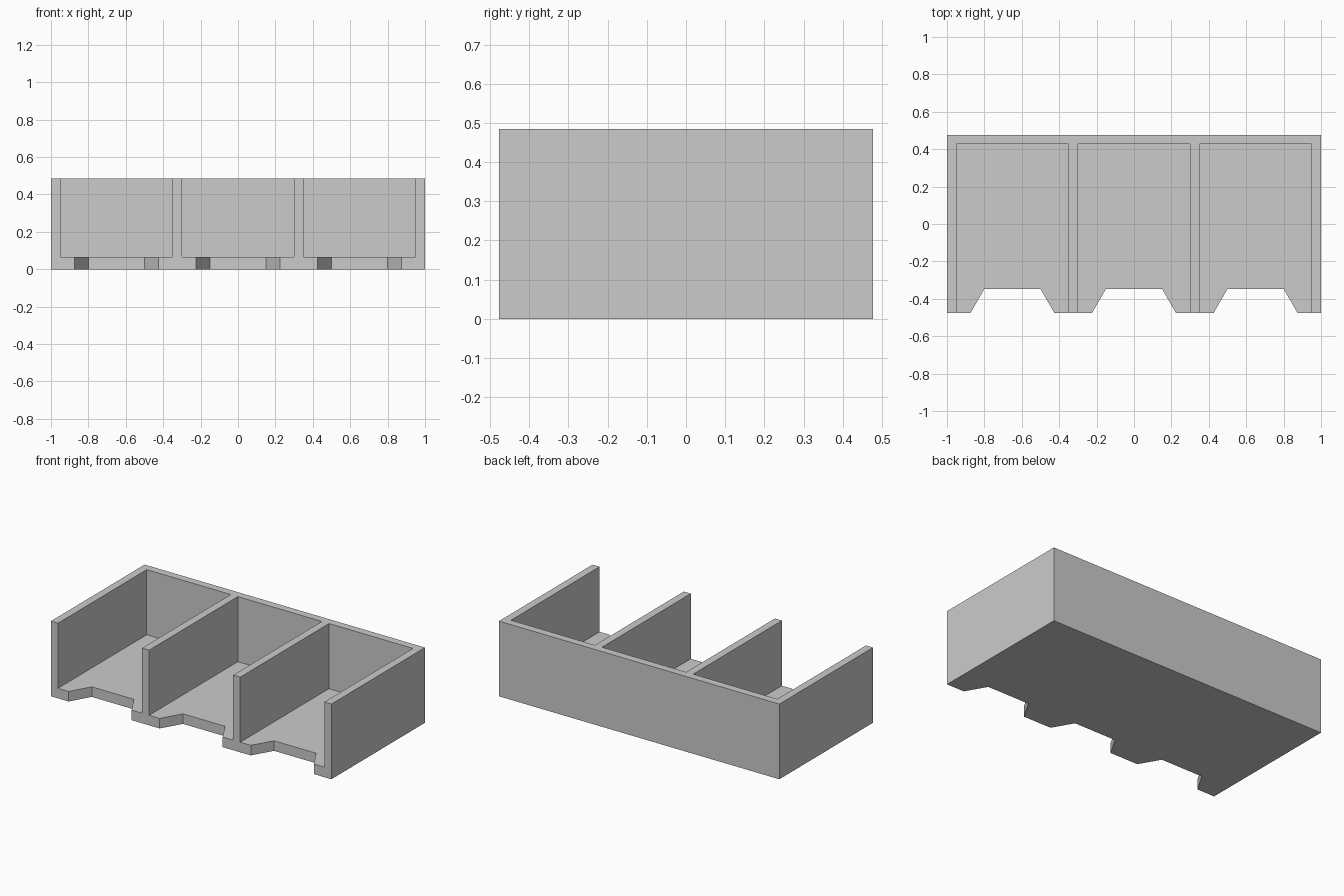
import bpy
import bmesh

cube = bpy.data.objects.get("Cube")
if cube:
    bpy.data.objects.remove(cube, do_unlink=True)

W, D, H = 1.0, 0.477, 0.485      # half width, half depth, height
FLOOR, WALL = 0.065, 0.05        # floor and wall thickness
BAY = 0.30                       # half width of a bay
PITCH = 2 * BAY + WALL           # distance between bay centres
NOTCH_BACK = -0.347              # depth reached by the finger notches
NOTCH_IN, NOTCH_OUT = 0.15, 0.225
OVER = 0.1                       # how far cutters stick out

grey = bpy.data.materials.new("plain grey")
grey.use_nodes = True
colour = (0.6, 0.6, 0.6, 1)
grey.diffuse_color = colour
grey.node_tree.nodes["Principled BSDF"].inputs["Base Color"].default_value = colour


def prism(name, outline, z0, z1):
    """Extrude a counter-clockwise plan outline from z0 to z1."""
    bm = bmesh.new()
    face = bm.faces.new([bm.verts.new((x, y, z0)) for x, y in outline])
    top = bmesh.ops.extrude_face_region(bm, geom=[face])["geom"]
    for v in top:
        if isinstance(v, bmesh.types.BMVert):
            v.co.z = z1
    bmesh.ops.recalc_face_normals(bm, faces=bm.faces)
    mesh = bpy.data.meshes.new(name)
    bm.to_mesh(mesh)
    bm.free()
    mesh.materials.append(grey)
    obj = bpy.data.objects.new(name, mesh)
    bpy.context.collection.objects.link(obj)
    return obj


def rectangle(x0, x1, y0, y1):
    return [(x0, y0), (x1, y0), (x1, y1), (x0, y1)]


def carve(body, cutter):
    """Subtract a cutter from the body and discard it."""
    cutter.hide_render = True
    mod = body.modifiers.new("carve", 'BOOLEAN')
    mod.operation = 'DIFFERENCE'
    mod.solver = 'EXACT'
    mod.object = cutter
    bpy.context.view_layer.objects.active = body
    bpy.ops.object.modifier_apply(modifier=mod.name)
    bpy.data.objects.remove(cutter, do_unlink=True)


# Solid tray block
tray = prism("three_bay_tray", rectangle(-W, W, -D, D), 0, H)

# Notch sides continue at the same slope beyond the front edge
flare = NOTCH_OUT + OVER * (NOTCH_OUT - NOTCH_IN) / (NOTCH_BACK + D)

for cx in (-PITCH, 0, PITCH):
    # Open-fronted bay above the floor
    bay = rectangle(cx - BAY, cx + BAY, -D - OVER, D - WALL)
    carve(tray, prism("bay_cutter", bay, FLOOR, H + OVER))
    # Tapered finger notch through the front of the floor
    notch = [(cx - flare, -D - OVER), (cx + flare, -D - OVER),
             (cx + NOTCH_IN, NOTCH_BACK), (cx - NOTCH_IN, NOTCH_BACK)]
    carve(tray, prism("notch_cutter", notch, -OVER, FLOOR + OVER))
